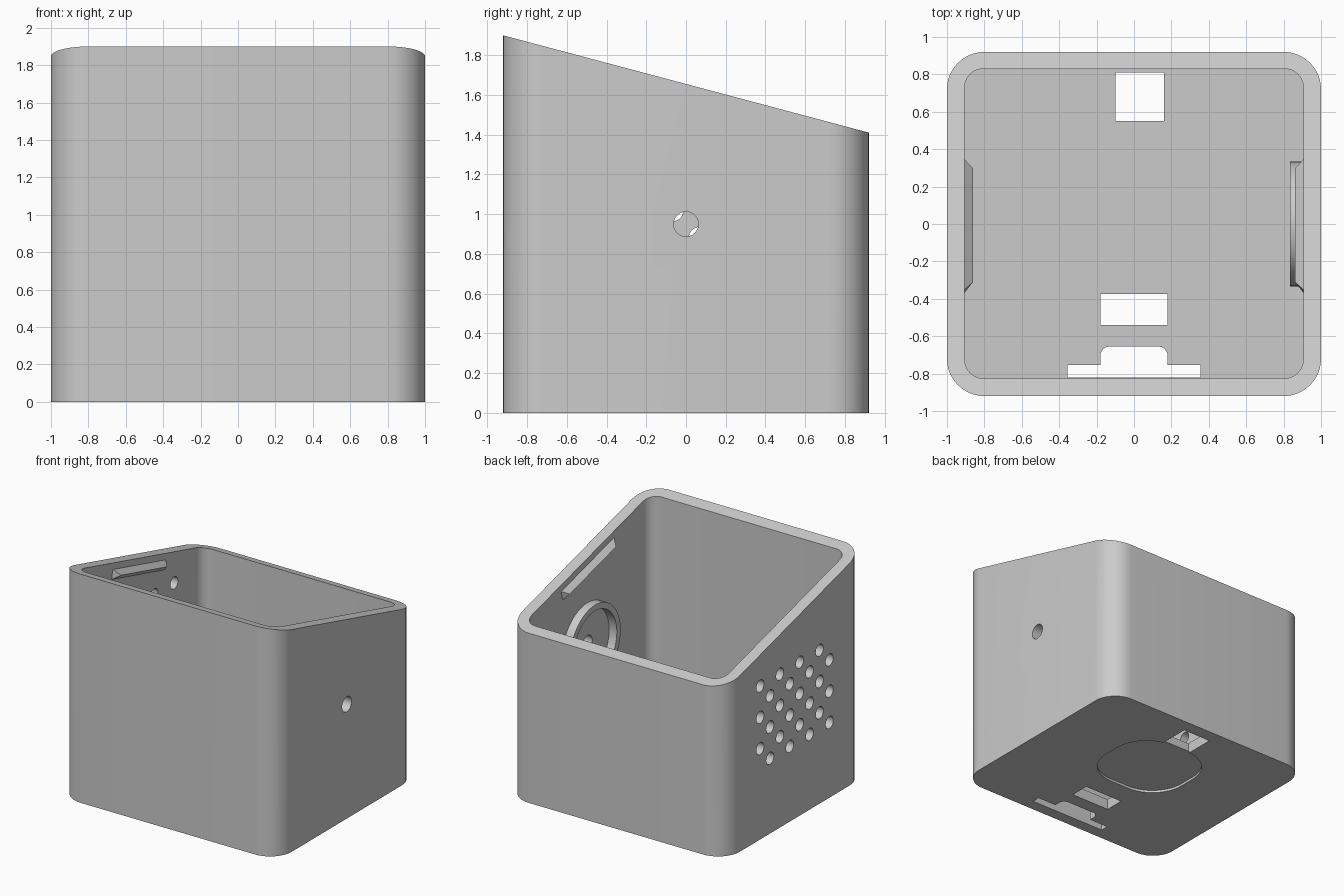
import bpy, bmesh, math
from mathutils import Vector, Matrix

if "Cube" in bpy.data.objects:
    bpy.data.objects.remove(bpy.data.objects["Cube"], do_unlink=True)

mat = bpy.data.materials.new("light_grey_plastic")
mat.use_nodes = True
GREY = (0.6, 0.6, 0.6, 1)
mat.diffuse_color = GREY
mat.node_tree.nodes["Principled BSDF"].inputs["Base Color"].default_value = GREY

FLOOR = 0.09
HOLE_Z = 0.95


def rim(y):
    """Height of the sloping rim at depth y."""
    return 1.655 - 0.266 * y


def finish(name, bm):
    bmesh.ops.recalc_face_normals(bm, faces=bm.faces)
    me = bpy.data.meshes.new(name)
    bm.to_mesh(me)
    bm.free()
    ob = bpy.data.objects.new(name, me)
    bpy.context.collection.objects.link(ob)
    me.materials.append(mat)
    return ob


def rounded(x0, x1, y0, y1, r, n=12):
    """Outline of a rounded rectangle."""
    pts = []
    corners = [(x1 - r, y1 - r), (x0 + r, y1 - r), (x0 + r, y0 + r), (x1 - r, y0 + r)]
    for k, (cx, cy) in enumerate(corners):
        for i in range(n + 1):
            a = math.pi / 2 * (k + i / n)
            pts.append((cx + r * math.cos(a), cy + r * math.sin(a)))
    return pts


def prism(name, pts, z0, top):
    """Extrude an outline from z0 up to the height given by top(y)."""
    bm = bmesh.new()
    low = [bm.verts.new((x, y, z0)) for x, y in pts]
    high = [bm.verts.new((x, y, top(y))) for x, y in pts]
    bm.faces.new(low)
    bm.faces.new(high)
    for i in range(len(pts)):
        j = (i + 1) % len(pts)
        bm.faces.new((low[i], low[j], high[j], high[i]))
    return finish(name, bm)


def box_outline(x0, x1, y0, y1):
    return [(x0, y0), (x1, y0), (x1, y1), (x0, y1)]


def rods(name, centres, x, r, length):
    """Cylinders along x at the given (y, z) centres."""
    bm = bmesh.new()
    for y, z in centres:
        bmesh.ops.create_cone(
            bm, cap_ends=True, segments=32, radius1=r, radius2=r, depth=length,
            matrix=Matrix.Translation((x, y, z)) @ Matrix.Rotation(math.pi / 2, 4, "Y"))
    return finish(name, bm)


def cut(ob, cutter):
    mod = ob.modifiers.new(cutter.name, "BOOLEAN")
    mod.operation = "DIFFERENCE"
    mod.solver = "EXACT"
    mod.object = cutter
    bpy.context.view_layer.objects.active = ob
    bpy.ops.object.modifier_apply(modifier=mod.name)
    bpy.data.objects.remove(cutter, do_unlink=True)


def smooth(ob):
    bpy.ops.object.select_all(action="DESELECT")
    ob.select_set(True)
    bpy.context.view_layer.objects.active = ob
    bpy.ops.object.shade_smooth_by_angle(angle=math.radians(30))


# Open housing with a sloping rim
housing = prism("housing", rounded(-1, 1, -0.92, 0.92, 0.2), 0, rim)
cut(housing, prism("cavity", rounded(-0.905, 0.905, -0.825, 0.83, 0.1), FLOOR, lambda y: 2.5))

# Floor openings: back port, middle slot, stepped front slot
def through(y):
    return 0.3

cut(housing, prism("back_port", box_outline(-0.1, 0.16, 0.55, 0.81), -0.2, through))
cut(housing, prism("middle_slot", box_outline(-0.18, 0.18, -0.54, -0.375), -0.2, through))
arch = [p for p in rounded(-0.18, 0.18, -0.9, -0.655, 0.05, 6) if p[1] > -0.75]
stepped = arch + [(-0.18, -0.755), (-0.355, -0.755), (-0.355, -0.822),
                  (0.355, -0.822), (0.355, -0.755), (0.18, -0.755)]
cut(housing, prism("front_slot", stepped, -0.2, through))

# Shallow round-cornered recess under the floor
cut(housing, prism("base_recess", rounded(-0.39, 0.39, -0.18, 0.56, 0.3), -0.2, lambda y: 0.02))

# Staggered vent holes on one side, a single hole on the other
vents = []
for row in range(3):
    for col in range(4):
        y, z = -0.325 + 0.26 * col, 1.275 - 0.26 * row
        vents += [(y, z), (y - 0.13, z - 0.13)]
cut(housing, rods("vent_holes", vents, -0.95, 0.05, 0.4))
cut(housing, rods("side_hole", [(0, HOLE_Z)], 0.95, 0.0625, 0.4))
smooth(housing)

# Sensor collar around the single hole inside
collar = rods("inner_collar", [(0, HOLE_Z)], 0.875, 0.335, 0.08)
cut(collar, rods("collar_bore", [(0, HOLE_Z)], 0.875, 0.285, 0.3))
smooth(collar)


# Wedge-shaped lid catches following the rim
def catch(name, side):
    bm = bmesh.new()

    def vert(x, y, drop):
        yy = y - 0.2 * drop
        return bm.verts.new((side * x, yy, rim(yy) - drop))

    for y_end, y_tip in ((-0.345, -0.29), (0.36, 0.315)):
        vert(0.91, y_end, 0.05)
        vert(0.91, y_end, 0.14)
        vert(0.86, y_tip, 0.095)
    bmesh.ops.convex_hull(bm, input=bm.verts)
    return finish(name, bm)


catch("left_catch", 1)
catch("right_catch", -1)
